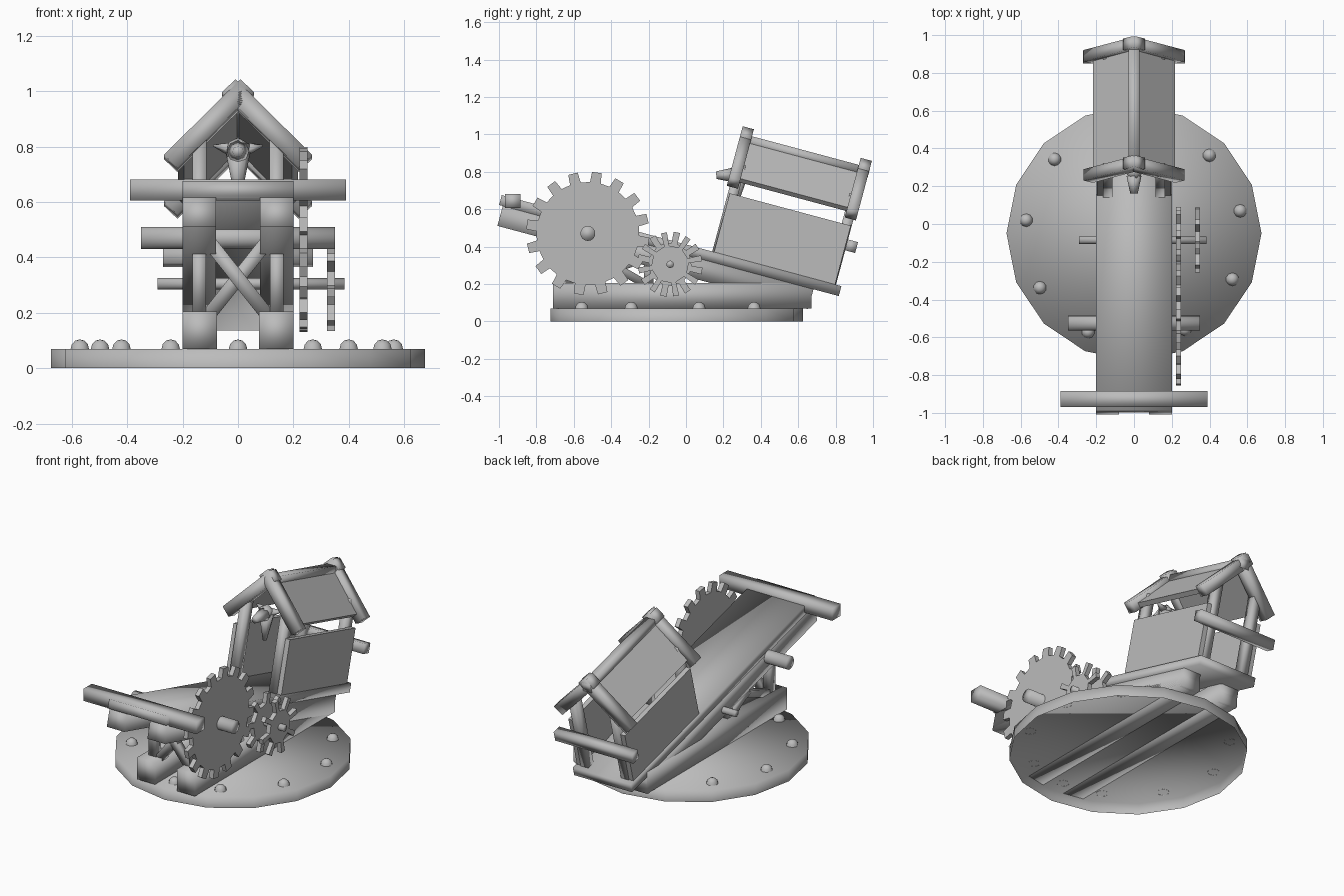
import bpy, bmesh, math
from mathutils import Vector, Matrix

if "Cube" in bpy.data.objects:
    bpy.data.objects.remove(bpy.data.objects["Cube"])

grey = bpy.data.materials.new("plain grey")
grey.diffuse_color = (0.5, 0.5, 0.5, 1)
grey.use_nodes = True
grey.node_tree.nodes["Principled BSDF"].inputs["Base Color"].default_value = grey.diffuse_color

# Frame of the tilted deck: x across, u along the deck (y), w above the deck (z)
TILT = Matrix.Translation((0, -0.985, 0.675)) @ Matrix.Rotation(math.radians(-15), 4, 'X')
FLAT = Matrix.Identity(4)


def finish(name, bm, frame=FLAT, smooth=True):
    """Object from a bmesh; beams are smooth-shaded, plates and gears flat."""
    bmesh.ops.recalc_face_normals(bm, faces=bm.faces)
    me = bpy.data.meshes.new(name)
    bm.to_mesh(me)
    bm.free()
    me.materials.append(grey)
    for p in me.polygons:
        p.use_smooth = smooth
    ob = bpy.data.objects.new(name, me)
    ob.matrix_world = frame
    bpy.context.collection.objects.link(ob)
    return ob


def box(name, x, y, z, frame=FLAT, smooth=True):
    """Box from (min, max) ranges."""
    bm = bmesh.new()
    bmesh.ops.create_cube(bm, size=1)
    for v in bm.verts:
        v.co = [(r[0] + r[1]) / 2 + c * (r[1] - r[0]) for r, c in zip((x, y, z), v.co)]
    return finish(name, bm, frame, smooth)


def bar(name, a, b, width, depth, frame=FLAT, side=(0, 1, 0), smooth=True):
    """Rectangular bar from a to b; depth is measured along side."""
    a, b, s = Vector(a), Vector(b), Vector(side)
    d = (b - a).normalized()
    t = d.cross(s).normalized()
    s = t.cross(d)
    bm = bmesh.new()
    bmesh.ops.create_cube(bm, size=1)
    for v in bm.verts:
        c = v.co.copy()
        v.co = (a + b) / 2 + d * c.x * (b - a).length + t * c.y * width + s * c.z * depth
    return finish(name, bm, frame, smooth)


def cone(name, a, b, r1, r2, n=16, frame=FLAT):
    a, b = Vector(a), Vector(b)
    bm = bmesh.new()
    bmesh.ops.create_cone(bm, cap_ends=True, segments=n, radius1=r1, radius2=r2, depth=(b - a).length)
    m = Matrix.Translation((a + b) / 2) @ (b - a).to_track_quat('Z', 'Y').to_matrix().to_4x4()
    bmesh.ops.transform(bm, matrix=m, verts=bm.verts)
    return finish(name, bm, frame)


def gear(name, x0, x1, cy, cz, root, tip, teeth, turn, tooth):
    """Toothed disc; tooth is half the tooth width as a share of the pitch."""
    bm = bmesh.new()
    step = 2 * math.pi / teeth
    pts = []
    for i in range(teeth):
        for f, r in ((-tooth * 1.35, root), (-tooth, tip), (tooth, tip), (tooth * 1.35, root)):
            a = math.radians(turn) + (i + f) * step
            pts.append((cy + r * math.cos(a), cz + r * math.sin(a)))
    face = bm.faces.new([bm.verts.new((x0, y, z)) for y, z in pts])
    ext = bmesh.ops.extrude_face_region(bm, geom=[face])
    moved = [g for g in ext['geom'] if isinstance(g, bmesh.types.BMVert)]
    bmesh.ops.translate(bm, vec=(x1 - x0, 0, 0), verts=moved)
    bm.faces.new([v for v in face.verts]) if not face.is_valid else None
    return finish(name, bm, smooth=False)


# Round base: an open-bottomed 16-sided shell
bm = bmesh.new()
bmesh.ops.create_cone(bm, cap_ends=True, segments=16, radius1=0.675, radius2=0.675, depth=0.07)
bmesh.ops.translate(bm, vec=(0, -0.05, 0.035), verts=bm.verts)
low = [f for f in bm.faces if f.calc_center_median().z < 0.001]
bmesh.ops.delete(bm, geom=low, context='FACES_ONLY')
finish("round_base", bm)

# Dome rivets around the base
for i, deg in enumerate((12, 46, 137, 173, 210, 245, 270, 298, 335)):
    bm = bmesh.new()
    bmesh.ops.create_uvsphere(bm, u_segments=10, v_segments=6, radius=0.035)
    bmesh.ops.delete(bm, geom=[v for v in bm.verts if v.co.z < -0.001], context='VERTS')
    a = math.radians(deg)
    bmesh.ops.translate(bm, vec=(0.575 * math.cos(a), -0.05 + 0.575 * math.sin(a), 0.069), verts=bm.verts)
    finish(f"base_rivet_{i}", bm)

# Deck plank and front crossbar
box("deck_plank", (-0.2, 0.2), (0, 1.88), (-0.055, 0), TILT)
box("front_crossbar", (-0.39, 0.39), (-0.968, -0.885), (0.606, 0.681))

for s, side in ((-1, "left"), (1, "right")):
    span = lambda a, b: tuple(sorted((s * a, s * b)))
    # Base rail, deck beam and braced supports between them
    box(side + "_base_rail", span(0.075, 0.2), (-0.71, 0.67), (0.069, 0.205))
    box(side + "_deck_beam", span(0.08, 0.2), (0.02, 1.74), (-0.165, -0.055), TILT)
    for j, (y, top) in enumerate(((-0.62, 0.44), (-0.2, 0.34))):
        box(f"{side}_support_post_{j}", span(0.115, 0.165), (y - 0.025, y + 0.025), (0.2, top))
    bar(side + "_support_diagonal", (s * 0.14, -0.6, 0.42), (s * 0.14, -0.22, 0.2), 0.045, 0.045, side=(1, 0, 0))
    bar(side + "_support_counter_diagonal", (s * 0.14, -0.6, 0.2), (s * 0.14, -0.22, 0.34), 0.045, 0.045, side=(1, 0, 0))
    bar(side + "_cross_brace", (s * 0.115, -0.62, 0.47), (-s * 0.115, -0.62, 0.18), 0.05, 0.04)

    # House posts and side wall
    for u, end in ((1.165, "front"), (1.795, "back")):
        box(f"{side}_{end}_house_post", span(0.113, 0.165), (u, u + 0.055), (0, 0.49), TILT)
    box(side + "_house_wall", span(0.165, 0.195), (1.175, 1.845), (0, 0.325), TILT, smooth=False)

    # Roof slope and gable boards crossing at the peak
    bar(side + "_roof_panel", (0, 1.505, 0.62), (s * 0.205, 1.505, 0.405), 0.03, 0.62, TILT, smooth=False)
    for u, end in ((1.18, "front"), (1.833, "back")):
        bar(f"{side}_{end}_gable_board", (-s * 0.033, u, 0.665), (s * 0.243, u, 0.383), 0.068, 0.062, TILT)

    # Bird wing
    cone(side + "_bird_wing", (s * 0.02, 1.2, 0.44), (s * 0.088, 1.22, 0.46), 0.028, 0.004, 6, TILT)

# Ridge beam and rear bar of the open-ended house
box("ridge_beam", (-0.03, 0.03), (1.15, 1.865), (0.595, 0.65), TILT)
box("rear_bar", (-0.27, 0.27), (1.848, 1.905), (0.19, 0.25), TILT)

# Bird in the house opening
cone("bird_body", (0, 1.2, 0.43), (0, 1.22, 0.27), 0.045, 0.012, 8, TILT)
bm = bmesh.new()
bmesh.ops.create_icosphere(bm, subdivisions=1, radius=0.048)
bmesh.ops.translate(bm, vec=(0, 1.19, 0.435), verts=bm.verts)
finish("bird_head", bm, TILT)
cone("bird_beak", (0, 1.17, 0.425), (0, 1.08, 0.4), 0.04, 0.02, 8, TILT)

# Axles and gears
cone("large_axle", (-0.35, -0.525, 0.47), (0.35, -0.525, 0.47), 0.04, 0.04)
cone("small_axle", (-0.29, -0.085, 0.305), (0.385, -0.085, 0.305), 0.02, 0.02, 12)
gear("large_gear", 0.222, 0.25, -0.525, 0.47, 0.275, 0.33, 16, 14, 0.2)
gear("inner_small_gear", 0.222, 0.25, -0.085, 0.305, 0.115, 0.175, 8, 33, 0.13)
gear("outer_small_gear", 0.322, 0.35, -0.085, 0.305, 0.1, 0.172, 8, 11, 0.12)
